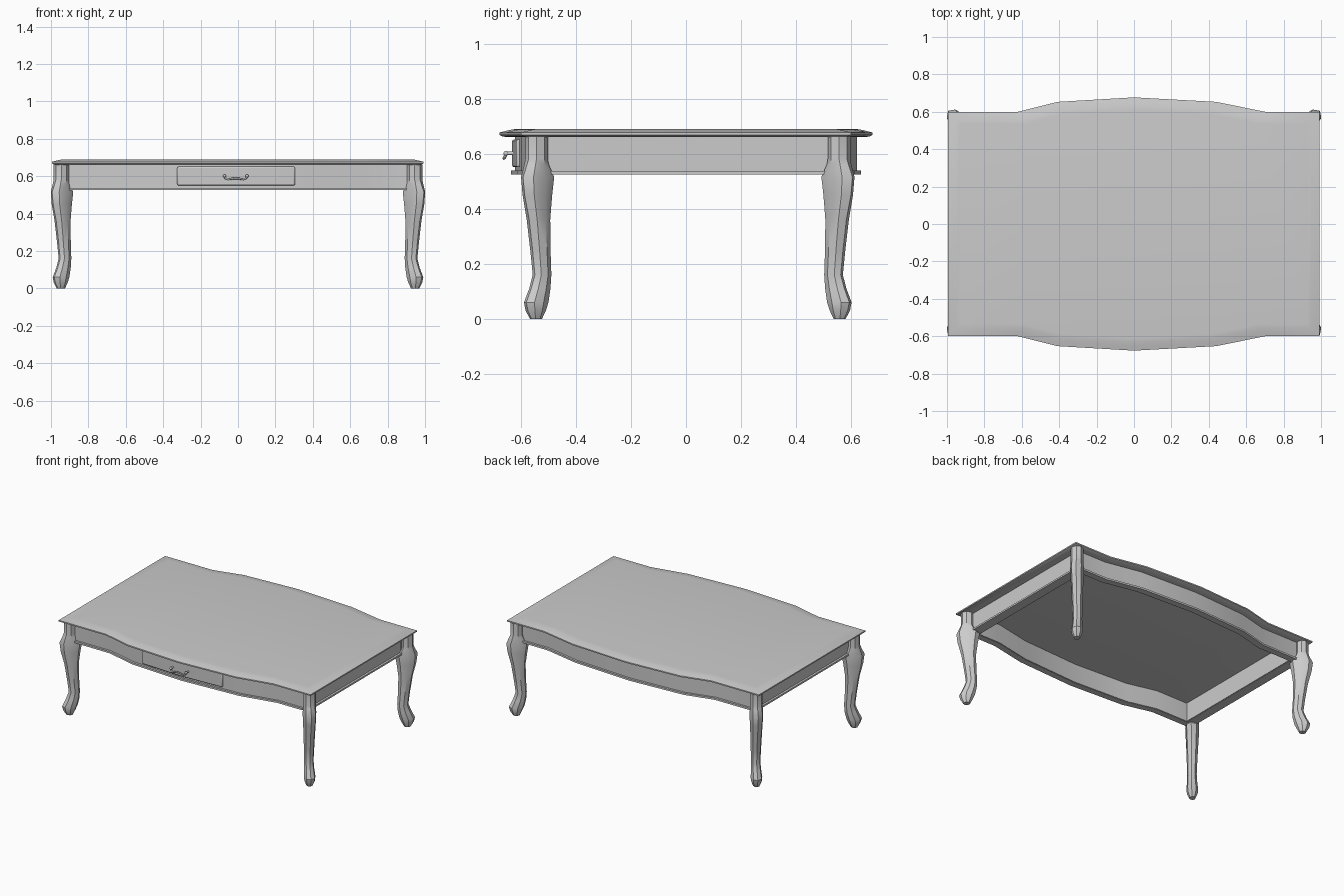
import bpy, bmesh, math

if "Cube" in bpy.data.objects:
    bpy.data.objects.remove(bpy.data.objects["Cube"])

CURVE = [(-.62, .6), (-.41, .653), (0, .677), (.44, .653), (.7, .6)]


def finish(name, bm, angle=30):
    bmesh.ops.recalc_face_normals(bm, faces=bm.faces)
    me = bpy.data.meshes.new(name)
    bm.to_mesh(me)
    bm.free()
    ob = bpy.data.objects.new(name, me)
    bpy.context.collection.objects.link(ob)
    bpy.ops.object.select_all(action='DESELECT')
    ob.select_set(True)
    bpy.context.view_layer.objects.active = ob
    if angle:
        bpy.ops.object.shade_smooth_by_angle(angle=math.radians(angle))
    return ob


def loft(name, rings, angle=30):
    bm = bmesh.new()
    vs = [[bm.verts.new(p) for p in r] for r in rings]
    n = len(rings[0])
    for a, b in zip(vs, vs[1:]):
        for i in range(n):
            j = (i + 1) % n
            bm.faces.new((a[i], a[j], b[j], b[i]))
    bm.faces.new(vs[0])
    bm.faces.new(vs[-1])
    return finish(name, bm, angle)


def rail(name, path, z0, z1, thick, side):
    # board following a path of (x, y), thickened towards the middle
    poly = [(x, y * side) for x, y in path] + \
           [(x, (y - thick) * side) for x, y in reversed(path)]
    return loft(name, [[(x, y, z) for x, y in poly] for z in (z0, z1)])


def box(name, x0, x1, y0, y1, z0, z1):
    p = [(x0, y0), (x1, y0), (x1, y1), (x0, y1)]
    return loft(name, [[(x, y, z) for x, y in p] for z in (z0, z1)], 0)


# Table top with moulded edge
half = [(-.995, .6)] + CURVE + [(.992, .6)]
outline = half + [(x, -y) for x, y in reversed(half)]


def ring(inset, z):
    return [(x * (1 - inset), y - math.copysign(inset, y), z) for x, y in outline]


loft("table_top", [ring(.035, .66), ring(.012, .662), ring(0, .668), ring(0, .677),
                   ring(.02, .682), ring(.045, .688), ring(.065, .69)], 40)

# Serpentine front and back aprons with trim
for side, tag in ((-1, "front"), (1, "back")):
    mid = [(x, y - .056) for x, y in CURVE]
    path = [(-.93, .544)] + mid + [(.93, .544)]
    rail(tag + "_apron", path, .527, .662, .035, side)
    trim = [(-.9, .558)] + [(x, y + .015) for x, y in mid] + [(.9, .558)]
    rail(tag + "_trim", trim, .525, .538, .045, side)

# Straight side aprons with trim
for side, tag in ((-1, "left"), (1, "right")):
    xs = sorted((side * .87, side * .925))
    box(tag + "_apron", *xs, -.53, .53, .527, .662)
    xs = sorted((side * .875, side * .94))
    box(tag + "_trim", *xs, -.51, .51, .525, .537)

# Cabriole legs: (z, outward shift, half width, slenderness)
LEG = [(0, .002, .022, .9), (.03, .003, .037, .85), (.06, .001, .045, .75),
       (.11, -.012, .039, .75), (.16, -.02, .034, .85), (.25, -.014, .037, .85),
       (.36, -.007, .043, .8), (.45, -.003, .055, .65), (.515, -.004, .062, .6),
       (.56, 0, .045, .85), (.58, 0, .041, 1), (.662, 0, .041, 1)]
for sx, xt in ((-1, "left"), (1, "right")):
    for sy, yt, cy in ((-1, "front", .543), (1, "back", .556)):
        rings = []
        for z, off, h, slim in LEG:
            a = h * math.sqrt(2 / (1 + slim * slim))
            b = a * slim
            r = []
            for k in range(8):
                t = math.tau * k / 8
                u, v = a * math.cos(t), b * math.sin(t)
                r.append((sx * (.945 + off + (u - v) * .7071),
                          sy * (cy + off + (u + v) * .7071), z))
            rings.append(r)
        loft(yt + "_" + xt + "_leg", rings, 35)

# Drawer front, bowed with the apron
drawer = rail("drawer_front", [(-.325, .617), (-.01, .632), (.305, .617)],
              .551, .651, .03, -1)
bev = drawer.modifiers.new("edge", 'BEVEL')
bev.width = .007
bev.segments = 2
bev.limit_method = 'ANGLE'

# Drawer pull: drooping bail between two knobs
cu = bpy.data.curves.new("drawer_pull", 'CURVE')
cu.dimensions = '3D'
cu.bevel_depth = .0055
cu.bevel_resolution = 2
cu.use_fill_caps = True
pts = [(-.06, .601), (-.056, .59), (-.042, .583), (-.02, .587), (0, .589)]
pts = pts + [(-x, z) for x, z in reversed(pts[:-1])]
sp = cu.splines.new('POLY')
sp.points.add(len(pts) - 1)
for p, (x, z) in zip(sp.points, pts):
    p.co = (x - .012, -.652 - (.601 - z) * .5, z, 1)
bpy.context.collection.objects.link(bpy.data.objects.new("drawer_pull", cu))
for x in (-.072, .048):
    bpy.ops.mesh.primitive_cylinder_add(vertices=12, radius=.006, depth=.04,
                                        location=(x, -.638, .601),
                                        rotation=(math.pi / 2, 0, 0))
    bpy.context.object.name = "pull_post"
    bpy.ops.mesh.primitive_uv_sphere_add(segments=12, ring_count=8, radius=.009,
                                         location=(x, -.654, .601))
    bpy.context.object.name = "pull_knob"
    bpy.ops.object.shade_smooth()
